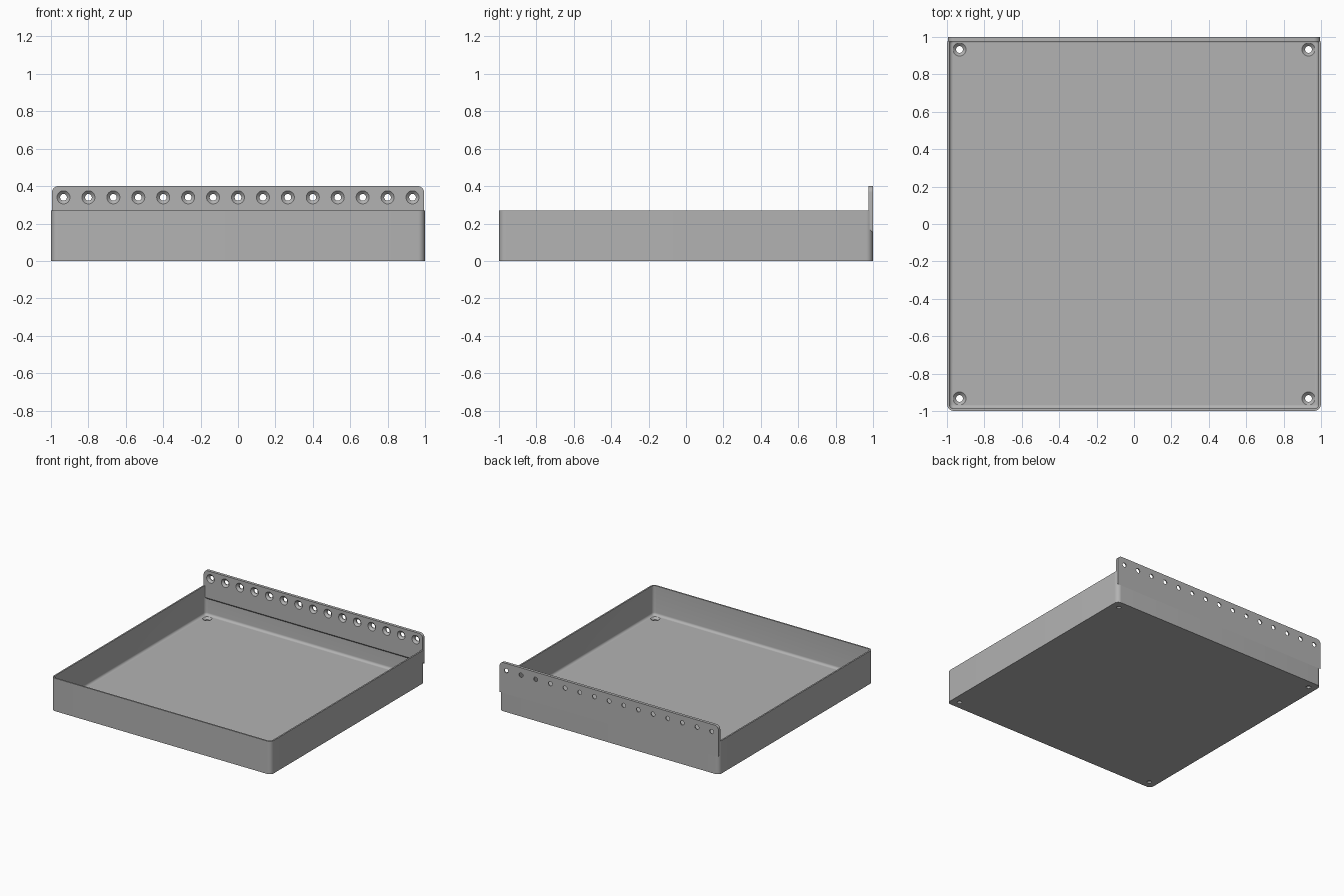
import bpy, bmesh, math
from mathutils import Matrix, Vector

cube = bpy.data.objects.get("Cube")
if cube:
    bpy.data.objects.remove(cube, do_unlink=True)

RIM = 0.27          # tray wall height
FLOOR = 0.03        # floor thickness
WALL = 0.012        # wall thickness
RADIUS = 0.036      # outer corner radius
FILLET = 0.02       # inside floor fillet
PLATE_FRONT = 0.976
HOLE_X = 0.933

grey = bpy.data.materials.new("plain grey")
grey.use_nodes = True
colour = (0.45, 0.45, 0.45, 1)
grey.diffuse_color = colour
grey.node_tree.nodes["Principled BSDF"].inputs["Base Color"].default_value = colour


def make_object(name, bm):
    bmesh.ops.recalc_face_normals(bm, faces=bm.faces)
    mesh = bpy.data.meshes.new(name)
    bm.to_mesh(mesh)
    bm.free()
    mesh.materials.append(grey)
    obj = bpy.data.objects.new(name, mesh)
    bpy.context.collection.objects.link(obj)
    return obj


def bridge(bm, a, b):
    for i in range(len(a)):
        j = (i + 1) % len(a)
        bm.faces.new((a[i], a[j], b[j], b[i]))


def rounded_square(bm, inset, z, steps=8):
    """Ring of vertices for a square with round corners."""
    ring = []
    c, r = 0.9995 - RADIUS, RADIUS - inset
    for k, (sx, sy) in enumerate(((1, 1), (-1, 1), (-1, -1), (1, -1))):
        for i in range(steps + 1):
            a = math.pi / 2 * (k + i / steps)
            ring.append(bm.verts.new((sx * c + r * math.cos(a), sy * c + r * math.sin(a), z)))
    return ring


def drill(obj, matrices):
    """Cut countersunk holes; each hole axis is local z, its mouth at the origin."""
    bm = bmesh.new()
    profile = ((0.035, 0.01), (0.035, 0), (0.018, -0.016), (0.018, -0.06))
    for m in matrices:
        rings = []
        for r, z in profile:
            angles = [math.tau * i / 32 for i in range(32)]
            rings.append([bm.verts.new(m @ Vector((r * math.cos(a), r * math.sin(a), z)))
                          for a in angles])
        for a, b in zip(rings, rings[1:]):
            bridge(bm, a, b)
        bm.faces.new(rings[0])
        bm.faces.new(rings[-1])
    cutter = make_object("hole_cutter", bm)
    cutter.hide_render = True
    mod = obj.modifiers.new("holes", "BOOLEAN")
    mod.operation, mod.solver, mod.object = "DIFFERENCE", "EXACT", cutter
    bpy.ops.object.select_all(action="DESELECT")
    bpy.context.view_layer.objects.active = obj
    obj.select_set(True)
    bpy.ops.object.modifier_apply(modifier=mod.name)
    bpy.data.objects.remove(cutter, do_unlink=True)
    bpy.ops.object.shade_smooth_by_angle(angle=math.radians(30))


# Tray: outer wall, rim, inner wall and filleted floor
bm = bmesh.new()
sections = [(0, 0), (0, RIM), (WALL, RIM)]
for i in range(7):
    a = math.pi / 2 * i / 6
    sections.append((WALL + FILLET * (1 - math.cos(a)), FLOOR + FILLET * (1 - math.sin(a))))
rings = [rounded_square(bm, inset, z) for inset, z in sections]
for a, b in zip(rings, rings[1:]):
    bridge(bm, a, b)
bm.faces.new(rings[0])
bm.faces.new(rings[-1])
tray = make_object("tray", bm)
drill(tray, [Matrix.Translation((sx * HOLE_X, sy * HOLE_X, FLOOR))
             for sx in (-1, 1) for sy in (-1, 1)])

# Mounting plate: round top corners, sloped underside
bm = bmesh.new()
outline = []
for i in range(9):
    a = math.pi / 2 * i / 8
    outline.append((0.96 + 0.035 * math.cos(a), 0.365 + 0.035 * math.sin(a)))
outline += [(-x, z) for x, z in reversed(outline)]
outline = [(0.995, None)] + outline + [(-0.995, None)]
front, back = [[bm.verts.new((x, y, low if z is None else z)) for x, z in outline]
               for y, low in ((PLATE_FRONT, 0.175), (1.0, 0.15))]
bridge(bm, front, back)
bm.faces.new(front)
bm.faces.new(back)
plate = make_object("mounting_plate", bm)
turn = Matrix.Rotation(math.pi / 2, 4, "X")
drill(plate, [Matrix.Translation((HOLE_X * i / 7, PLATE_FRONT, 0.34)) @ turn
              for i in range(-7, 8)])
